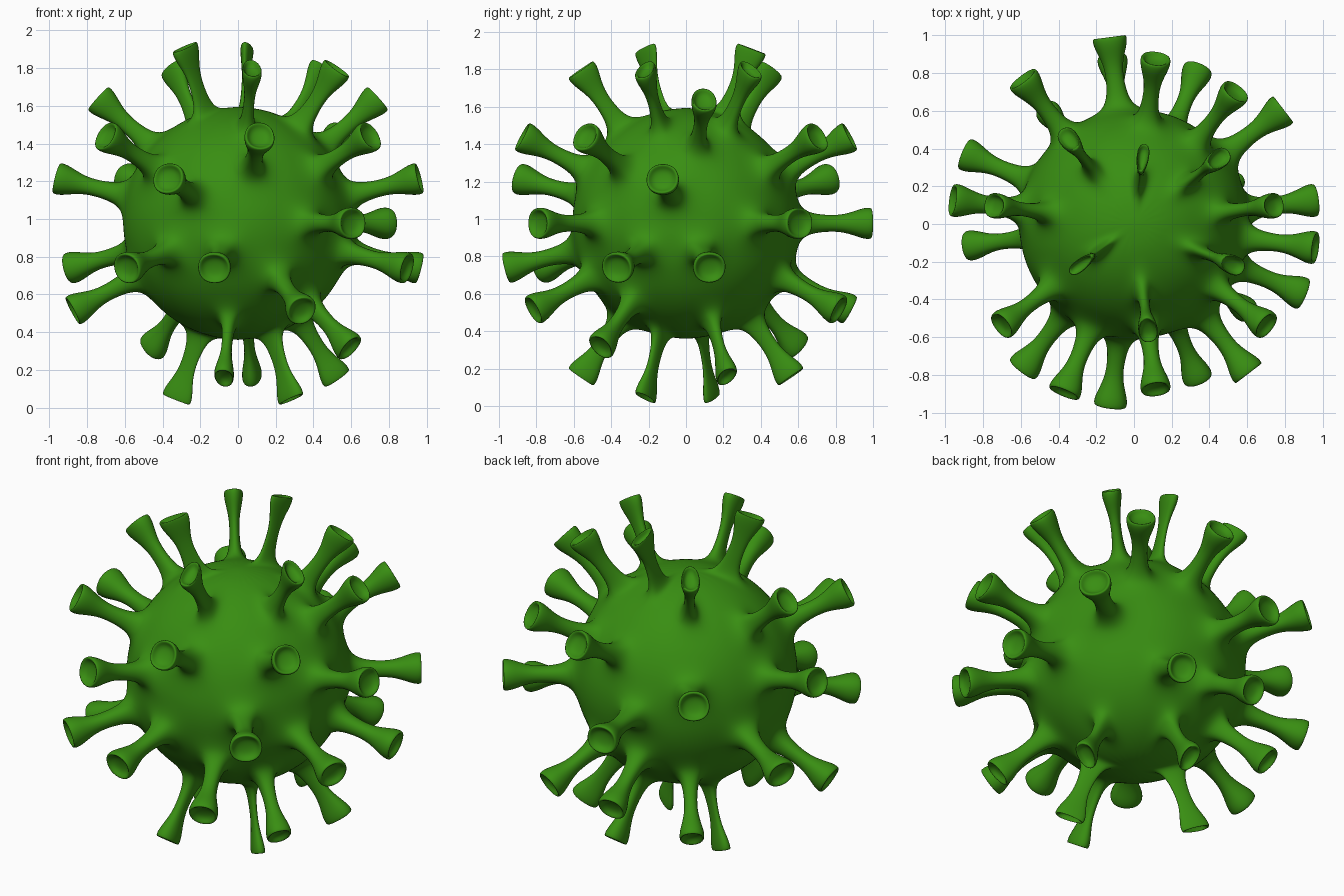
import bpy, bmesh, math
from mathutils import Vector

if "Cube" in bpy.data.objects:
    bpy.data.objects.remove(bpy.data.objects["Cube"])

CENTRE_Z = 0.977
BALL_R = 0.62
STEP = 180 / 13          # ring spacing of the 24 x 13 ball

# spikes: ring row -> azimuths in degrees, measured from the front towards +x
SPIKES = {
    5: [172.5, -52.5],
    4: [-142.5, 127.5, 67.5, 7.5],
    3: [-97.5, 97.5],
    2: [7.5, 52.5, 142.5, 172.5, -52.5],
    1: [-22.5, 82.5, -97.5, -142.5],
    0: [37.5, 127.5, -172.5],
    -1: [-37.5, -7.5, -112.5, 97.5, 67.5],
    -2: [-82.5, 22.5, 157.5, -172.5],
    -3: [52.5, -142.5],
    -4: [-7.5, 112.5, 172.5],
    -5: [-112.5, 52.5],
}
# spike profile: distance from ball centre, width relative to the ball face
PROFILE = [(0.73, 0.64), (0.85, 0.62), (0.95, 1.2), (1.0, 1.25),
           (1.0, 1.0), (0.965, 0.7)]


def direction(row, az):
    e, a = math.radians(row * STEP), math.radians(az)
    return Vector((math.cos(e) * math.sin(a), -math.cos(e) * math.cos(a), math.sin(e)))


def grow_spike(bm, face, d):
    # extrude one ball face outward through the profile
    mid = face.calc_center_median()
    offsets = [v.co - mid for v in face.verts]
    offsets = [o - d * o.dot(d) for o in offsets]
    for r, s in PROFILE:
        new = bmesh.ops.extrude_discrete_faces(bm, faces=[face])["faces"][0]
        for v, o in zip(new.verts, offsets):
            v.co = d * r + o * s
        face = new


# ball
bm = bmesh.new()
bmesh.ops.create_uvsphere(bm, u_segments=24, v_segments=13, radius=BALL_R)
base_faces = list(bm.faces)
targets = []
for row, azimuths in SPIKES.items():
    for az in azimuths:
        d = direction(row, az)
        f = max(base_faces, key=lambda q: q.calc_center_median().normalized().dot(d))
        targets.append((f, d))
# spikes
for f, d in targets:
    grow_spike(bm, f, d)
bmesh.ops.recalc_face_normals(bm, faces=bm.faces[:])
for f in bm.faces:
    f.smooth = True

mesh = bpy.data.meshes.new("spiked_ball")
bm.to_mesh(mesh)
bm.free()
ball = bpy.data.objects.new("spiked_ball", mesh)
bpy.context.collection.objects.link(ball)
ball.location.z = CENTRE_Z

# smooth rounded surface
sub = ball.modifiers.new("smooth", "SUBSURF")
sub.levels = sub.render_levels = 3

green = bpy.data.materials.new("green")
green.diffuse_color = (0.04, 0.27, 0.006, 1)
green.use_nodes = True
green.node_tree.nodes["Principled BSDF"].inputs["Base Color"].default_value = green.diffuse_color
mesh.materials.append(green)
